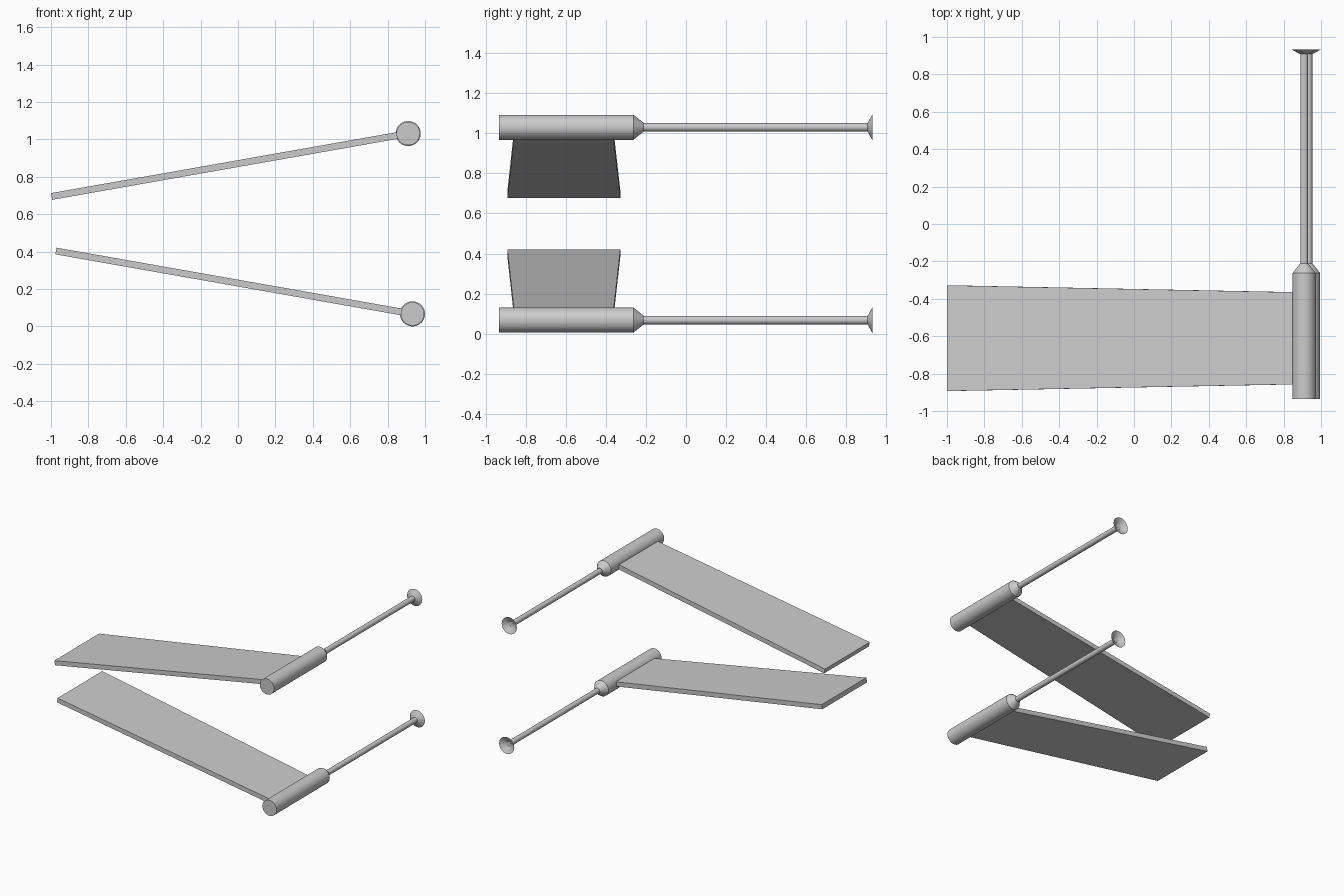
import bpy, bmesh
from math import sin, cos, pi, radians

if "Cube" in bpy.data.objects:
    bpy.data.objects.remove(bpy.data.objects["Cube"])

SEG = 32


def add_object(name, bm, smooth=False):
    mesh = bpy.data.meshes.new(name)
    bm.to_mesh(mesh)
    bm.free()
    obj = bpy.data.objects.new(name, mesh)
    bpy.context.collection.objects.link(obj)
    if smooth:
        bpy.ops.object.select_all(action='DESELECT')
        obj.select_set(True)
        bpy.context.view_layer.objects.active = obj
        bpy.ops.object.shade_smooth_by_angle(angle=radians(25))
    return obj


def lathe(name, cx, cz, profile, cap_start=False, cap_end=False):
    """Revolve (y, radius) points around a y-parallel axis."""
    bm = bmesh.new()
    rings = []
    for y, r in profile:
        rings.append([bm.verts.new((cx + r * cos(2 * pi * i / SEG), y,
                                    cz + r * sin(2 * pi * i / SEG)))
                      for i in range(SEG)])
    for a, b in zip(rings, rings[1:]):
        for i in range(SEG):
            j = (i + 1) % SEG
            bm.faces.new((a[i], b[i], b[j], a[j]))
    if cap_start:
        bm.faces.new(rings[0])
    if cap_end:
        bm.faces.new(rings[-1][::-1])
    return add_object(name, bm, True)


def blade(name, cx, cz, angle):
    """Tapered slab leaving the tube axis towards -x at the given tilt."""
    length, half = 1.936, 0.018
    dx, dz = -cos(angle), sin(angle)
    bm = bmesh.new()
    ends = []
    for dist, y0, y1 in ((0, -0.856, -0.366), (length, -0.893, -0.328)):
        ends.append([bm.verts.new((cx + dx * dist + dz * h, y,
                                   cz + dz * dist - dx * h))
                     for y, h in ((y0, -half), (y1, -half), (y1, half), (y0, half))])
    a, b = ends
    for i in range(4):
        j = (i + 1) % 4
        bm.faces.new((a[i], a[j], b[j], b[i]))
    bm.faces.new(a[::-1])
    bm.faces.new(b)
    bmesh.ops.recalc_face_normals(bm, faces=bm.faces[:])
    return add_object(name, bm)


# Two mirrored-tilt assemblies: tube, rod, flared end and blade
for side, cx, cz, tilt in (("upper", 0.91, 1.031, -10), ("lower", 0.933, 0.067, 10)):
    lathe(side + "_tube", cx, cz,
          [(-0.935, 0.0625), (-0.263, 0.0625), (-0.212, 0.022)], True, True)
    lathe(side + "_rod", cx, cz, [(-0.212, 0.021), (0.91, 0.021)], False, True)
    # open dish at the rod tip
    lathe(side + "_flared_end", cx, cz, [(0.908, 0.021), (0.933, 0.067)])
    blade(side + "_blade", cx, cz, radians(tilt))
